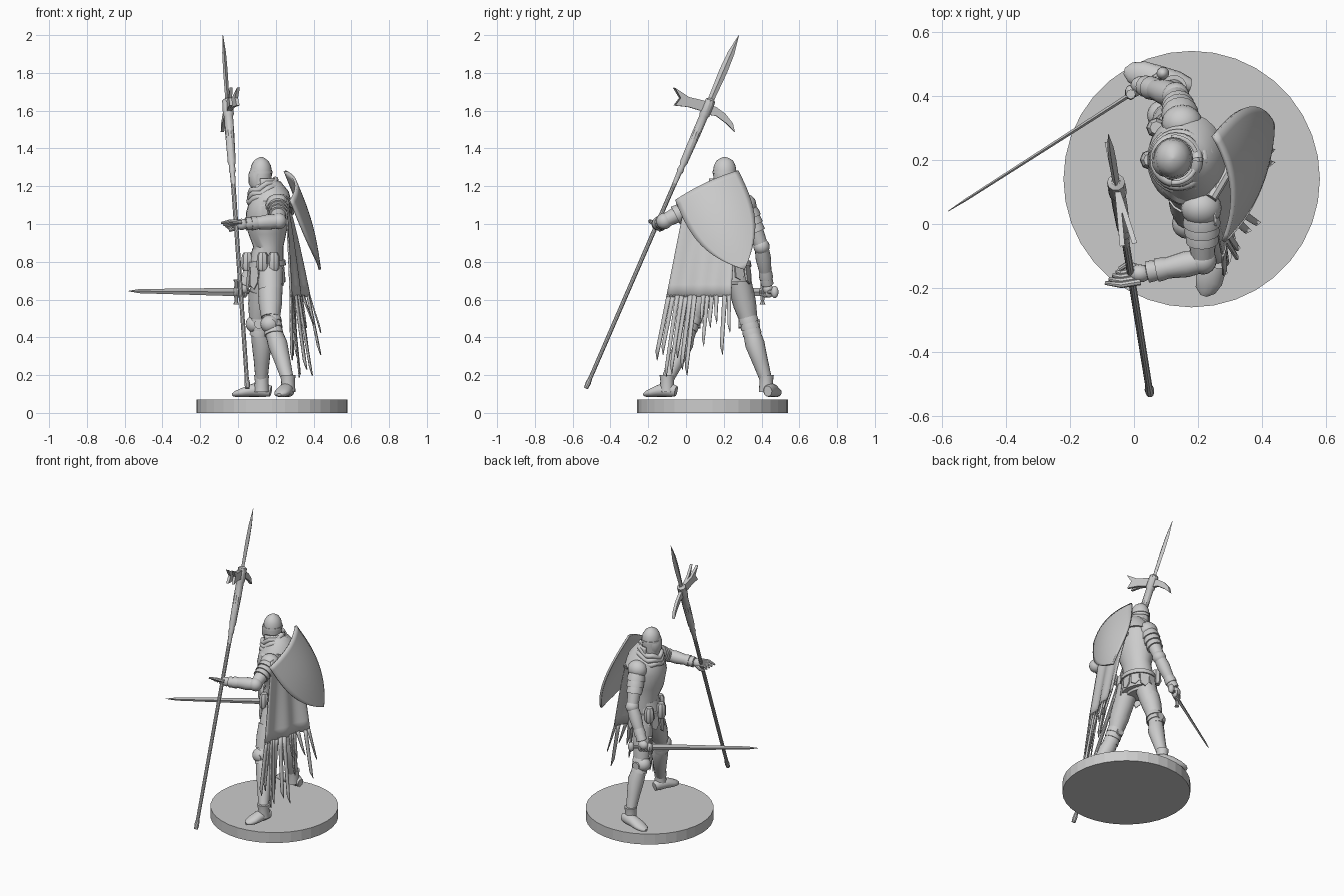
import bpy, bmesh, math, random
from mathutils import Vector as V

random.seed(4)
cube = bpy.data.objects.get("Cube")
if cube:
    bpy.data.objects.remove(cube)

grey = bpy.data.materials.new("stone_grey")
grey.use_nodes = True
colour = (0.6, 0.6, 0.6, 1)
grey.diffuse_color = colour
grey.node_tree.nodes["Principled BSDF"].inputs["Base Color"].default_value = colour
parts = []


def finish(name, bm):
    bmesh.ops.recalc_face_normals(bm, faces=bm.faces)
    me = bpy.data.meshes.new(name)
    bm.to_mesh(me)
    bm.free()
    me.materials.append(grey)
    ob = bpy.data.objects.new(name, me)
    bpy.context.collection.objects.link(ob)
    parts.append(ob)
    return ob


def tube(name, path, radii, sides=16):
    """Capped loft along a path; a radius is a number or a (wide, deep) pair."""
    bm = bmesh.new()
    pts = [V(p) for p in path]
    whole = pts[-1] - pts[0]
    ref = V((0, 1, 0)) if abs(whole.z) > abs(whole.xy.length) else V((0, 0, 1))
    rings = []
    for i, (p, r) in enumerate(zip(pts, radii)):
        t = (pts[min(i + 1, len(pts) - 1)] - pts[max(i - 1, 0)]).normalized()
        u = ref.cross(t).normalized()
        w = t.cross(u)
        a, b = r if isinstance(r, tuple) else (r, r)
        angles = [math.tau * k / sides for k in range(sides)]
        rings.append([bm.verts.new(p + u * a * math.cos(q) + w * b * math.sin(q)) for q in angles])
    for lo, hi in zip(rings, rings[1:]):
        for k in range(sides):
            bm.faces.new((lo[k], lo[k - 1], hi[k - 1], hi[k]))
    bm.faces.new(rings[0])
    bm.faces.new(rings[-1])
    return finish(name, bm)


def ball(name, centre, size, segments=16):
    bm = bmesh.new()
    bmesh.ops.create_uvsphere(bm, u_segments=segments, v_segments=10, radius=1)
    for v in bm.verts:
        v.co = V(centre) + v.co * V(size)
    return finish(name, bm)


def sheet(name, fn, nu, nv, thick):
    """Grid surface from a function of u and v, given a thickness."""
    bm = bmesh.new()
    g = [[bm.verts.new(fn(i / nu, j / nv)) for j in range(nv + 1)] for i in range(nu + 1)]
    for i in range(nu):
        for j in range(nv):
            bm.faces.new((g[i][j], g[i + 1][j], g[i + 1][j + 1], g[i][j + 1]))
    ob = finish(name, bm)
    mod = ob.modifiers.new("thickness", "SOLIDIFY")
    mod.thickness, mod.offset = thick, 0
    return ob


def blade(name, outline, origin, right, up, side, half):
    """Flat plate from a 2D outline placed on two axes."""
    bm = bmesh.new()
    for s in (-1, 1):
        bm.faces.new([bm.verts.new(origin + right * a + up * b + side * s * half) for a, b in outline])
    bm.verts.ensure_lookup_table()
    n = len(outline)
    for k in range(n):
        m = (k + 1) % n
        bm.faces.new([bm.verts[i] for i in (k, m, n + m, n + k)])
    return finish(name, bm)


def along(a, b, t):
    return V(a).lerp(V(b), t)


def lames(name, a, b, r0, r1, count):
    """Overlapping flared armour bands between two points."""
    for k in range(count):
        p, q = along(a, b, k / count), along(a, b, (k + 1.25) / count)
        r = r0 + (r1 - r0) * k / count
        tube(f"{name}_{k + 1}", [p, along(p, q, 0.5), q], [r * 0.9, r, r * 1.03])


# Base
tube("base", [(0.18, 0.14, 0), (0.18, 0.14, 0.072)], [0.4, 0.4], 36)

# Torso, belt and skirt
tube("torso", [(0.15, 0.22, 0.68), (0.15, 0.22, 0.78), (0.16, 0.22, 0.88), (0.155, 0.21, 0.96), (0.155, 0.2, 1.05),
               (0.165, 0.2, 1.12), (0.16, 0.2, 1.19)],
     [(0.06, 0.09), (0.09, 0.115), (0.08, 0.1), (0.103, 0.122), (0.114, 0.138), (0.105, 0.14), (0.05, 0.07)], 24)
for k in range(3):
    z = 0.86 - 0.05 * k
    tube(f"fauld_{k + 1}", [(0.155, 0.22, z), (0.15, 0.22, z - 0.06)],
         [(0.08 + 0.004 * k, 0.1 + 0.005 * k), (0.089 + 0.004 * k, 0.11 + 0.005 * k)], 24)
tube("belt", [(0.152, 0.22, 0.775), (0.15, 0.22, 0.805)], [(0.103, 0.127), (0.1, 0.122)], 24)
for k, (x, y) in enumerate([(0.13, 0.1), (0.19, 0.1), (0.05, 0.2), (0.07, 0.3)]):
    tube(f"pouch_{k + 1}", [(x, y, 0.75), (x, y, 0.77), (x, y, 0.83), (x, y, 0.85)], [0.022, 0.032, 0.03, 0.02], 8)
for k in range(11):
    a = math.tau * k / 11
    d, w = V((math.cos(a), math.sin(a) * 1.25, 0)), V((-math.sin(a), math.cos(a), 0))
    top, drop = V((0.15, 0.22, 0.78)) + d * 0.09, random.uniform(0.07, 0.14)
    blade(f"skirt_flap_{k + 1}", [(-0.028, 0), (0.028, 0), (0.026, -drop * 0.7), (0.004, -drop), (-0.026, -drop * 0.8)],
          top, w, V((d.x * -0.1, d.y * -0.1, 1)), d, 0.004)

# Scarf rolls and mantle
tube("mantle", [(0.17, 0.2, 1.1), (0.165, 0.2, 1.15), (0.15, 0.2, 1.19), (0.14, 0.2, 1.22)],
     [(0.116, 0.145), (0.106, 0.12), (0.085, 0.085), (0.062, 0.066)], 24)
for k in range(3):
    r = 0.088 - 0.011 * k
    loop = [(0.148 - 0.008 * k + r * math.cos(a), 0.2 + 1.05 * r * math.sin(a),
             1.15 + 0.024 * k + 0.03 * math.cos(a) + 0.008 * math.sin(5 * a + k))
            for a in [math.tau * j / 24 for j in range(25)]]
    cu = bpy.data.curves.new(f"scarf_{k + 1}", "CURVE")
    cu.dimensions, cu.bevel_depth, cu.bevel_resolution = "3D", 0.017, 2
    sp = cu.splines.new("POLY")
    sp.points.add(len(loop) - 1)
    for pt, co in zip(sp.points, loop):
        pt.co = (*co, 1)
    cu.materials.append(grey)
    bpy.context.collection.objects.link(bpy.data.objects.new(cu.name, cu))

# Helmet with brow, visor and hood
tube("helmet", [(0.122, 0.205, z) for z in (1.18, 1.24, 1.28, 1.31, 1.335, 1.348, 1.356)],
     [(0.052, 0.054), (0.056, 0.06), (0.058, 0.062), (0.052, 0.057), (0.038, 0.044), (0.02, 0.024), 0.004], 20)
tube("visor", [(0.11, 0.2, 1.18), (0.1, 0.2, 1.22), (0.1, 0.2, 1.255), (0.112, 0.2, 1.28)],
     [(0.03, 0.036), (0.044, 0.05), (0.046, 0.054), (0.046, 0.056)], 16)
tube("helmet_brow", [(0.122, 0.205, 1.268), (0.122, 0.205, 1.28)], [(0.062, 0.066), (0.061, 0.065)], 20)
sheet("hood_back", lambda u, v: V((0.125 + 0.072 * math.cos(3.4 * (u - 0.5)), 0.2 + 0.072 * math.sin(3.4 * (u - 0.5)),
                                   1.17 + 0.07 * v)), 14, 4, 0.014)

# Legs: thigh plates, knee cops, greaves and boots
legs = {"right": ((0.14, 0.265, 0.76), (0.11, 0.335, 0.47), (0.125, 0.425, 0.17), (0.165, 0.435, 0.1), (-0.02, 0.475, 0.1)),
        "left": ((0.17, 0.15, 0.76), (0.175, 0.02, 0.47), (0.265, -0.1, 0.17), (0.275, -0.06, 0.1), (0.22, -0.215, 0.1))}
for side, (hip, knee, ankle, heel, toe) in legs.items():
    fwd = (V(toe) - V(heel)).normalized()
    up = V((0, 0, 1))
    tube(f"{side}_thigh", [hip, along(hip, knee, 0.4), along(hip, knee, 0.8), knee], [0.07, 0.064, 0.05, 0.045])
    tube(f"{side}_thigh_plate", [along(hip, knee, t) + fwd * 0.006 for t in (0.4, 0.65, 0.88)], [0.065, 0.061, 0.05])
    ball(f"{side}_knee_cop", V(knee) + fwd * 0.02, (0.05, 0.048, 0.048))
    lames(f"{side}_knee_lame", along(knee, hip, 0.16), along(knee, ankle, 0.16), 0.051, 0.048, 3)
    tube(f"{side}_knee_wing", [V(knee) - V((0, 0.058, 0)), V(knee) + V((0, 0.058, 0))], [0.025, 0.025], 10)
    tube(f"{side}_greave", [along(knee, ankle, t) - fwd * b for t, b in ((0.12, 0), (0.35, 0.01), (0.65, 0.006), (0.95, 0))],
         [0.044, 0.052, 0.042, 0.033])
    tube(f"{side}_ankle_band", [V(ankle) + up * 0.03, ankle, V(ankle) - up * 0.06], [0.04, 0.036, 0.039])
    tube(f"{side}_boot", [along(heel, toe, t) + up * h for t, h in
                          ((-0.05, 0.015), (0.15, 0.022), (0.45, 0.02), (0.75, 0.008), (0.95, 0), (1.05, -0.004))],
         [(0.022, 0.028), (0.035, 0.038), (0.04, 0.035), (0.043, 0.025), (0.032, 0.017), (0.012, 0.008)])

# Arms: shoulder plates, elbow cops, vambraces and gauntlets
arms = {"right": ((0.15, 0.315, 1.1), (0.13, 0.4, 0.88), (0.035, 0.43, 0.68)),
        "left": ((0.21, 0.05, 1.1), (0.215, -0.115, 1.015), (0.04, -0.15, 1.0))}
for side, (shoulder, elbow, wrist) in arms.items():
    tube(f"{side}_upper_arm", [shoulder, along(shoulder, elbow, 0.5), elbow], [0.046, 0.044, 0.036])
    ball(f"{side}_shoulder_cop", shoulder, (0.064, 0.058, 0.06))
    lames(f"{side}_shoulder_lame", along(shoulder, elbow, 0.1), along(shoulder, elbow, 0.6), 0.057, 0.046, 3)
    ball(f"{side}_elbow_cop", elbow, (0.043, 0.043, 0.043))
    tube(f"{side}_forearm", [along(elbow, wrist, t) for t in (0, 0.3, 0.6, 0.85, 1)], [0.036, 0.041, 0.034, 0.028, 0.027])
    lames(f"{side}_gauntlet_cuff", along(elbow, wrist, 0.62), along(elbow, wrist, 0.95), 0.036, 0.03, 2)
    ball(f"{side}_hand", along(elbow, wrist, 1.12), (0.034, 0.028, 0.03))

# Fingers: open left hand, closed right hand
for k in range(4):
    y = -0.18 + 0.012 * k
    tube(f"left_finger_{k + 1}", [(0.02, y, 1.01 - 0.006 * k), (-0.04, y - 0.01, 1.015 - 0.008 * k),
                                  (-0.09 + 0.012 * k, y - 0.004, 1.005 - 0.01 * k)], [0.011, 0.01, 0.006], 8)
    c = V((0.035, 0.44, 0.64)) - V((0.84, 0.54, 0)) * (0.018 * k)
    ball(f"right_finger_{k + 1}", c, (0.018, 0.024, 0.03), 10)
tube("left_thumb", [(0.02, -0.14, 0.99), (-0.02, -0.125, 0.975), (-0.045, -0.14, 0.965)], [0.012, 0.011, 0.007], 8)

# Sword
tip, guard, pommel = V((-0.58, 0.04, 0.645)), V((-0.01, 0.405, 0.64)), V((0.09, 0.47, 0.64))
tube("sword_blade", [guard, along(guard, tip, 0.9), tip], [(0.007, 0.022), (0.004, 0.011), 0.001], 4)
tube("sword_grip", [guard, pommel], [0.013, 0.012], 10)
ball("sword_pommel", pommel, (0.02, 0.02, 0.032), 12)
tube("sword_guard", [guard + V((0, 0, z)) for z in (-0.065, -0.05, 0, 0.05, 0.065)], [0.015, 0.009, 0.011, 0.009, 0.015], 8)

# Polearm
foot, peak = V((0.05, -0.53, 0.13)), V((-0.08, 0.28, 2))
shaft = ((0, 0.012), (0.015, 0.015), (0.03, 0.011), (0.57, 0.012), (0.61, 0.014), (0.615, 0.019), (0.63, 0.015),
         (0.64, 0.021), (0.72, 0.024), (0.77, 0.024), (0.775, 0.029), (0.815, 0.028), (0.82, 0.014))
tube("polearm_shaft", [along(foot, peak, t) for t, _ in shaft], [r for _, r in shaft], 10)
tube("polearm_spike", [along(foot, peak, t) for t in (0.81, 0.9, 0.95, 1)],
     [(0.011, 0.016), (0.012, 0.022), (0.01, 0.018), 0.001], 4)
head = along(foot, peak, 0.79)
front, up = V((0.2, -0.98, 0)), V((0, 0, 1))
flat = front.cross(up)
blade("polearm_beak", [(0.02, 0.035), (0.02, -0.025), (-0.05, -0.035), (-0.105, -0.075), (-0.15, -0.12), (-0.14, -0.075),
                       (-0.1, -0.025), (-0.05, 0.012)], head, front, up, flat, 0.009)
for k, s in enumerate((-1, 1)):
    blade(f"polearm_fork_{k + 1}", [(-0.01, -0.02), (-0.01, 0.04), (0.1, 0.065), (0.178, 0.115), (0.145, 0.06), (0.175, 0.02), (0.1, 0.012)],
          head, front + flat * s * 0.11, up, flat, 0.008)

# Shield: bowed heater on the back
top_mid, across, down = V((0.268, 0.11, 1.205)), V((-0.03, 0.32, 0.15)), V((0.165, 0.2, -0.447))
out = across.cross(down).normalized()
out = out if out.x > 0 else -out


def shield_point(u, v):
    s = (u - 0.5) * (1 - v ** 2.9) * (1.03 + 0.1 * v) + 0.001 * (u - 0.5)
    return top_mid + across * s + down * v + out * (0.04 - 0.17 * s * s + 0.02 * math.sin(math.pi * v) - 0.04 * v)


sheet("shield", shield_point, 14, 18, 0.014)
tube("shield_strap", [(0.24, 0.08, 1.14), (0.29, 0.16, 1.1), (0.28, 0.26, 1.06)], [0.018, 0.018, 0.018], 8)


# Cape: a whole cloth above, torn into hanging strips below
def cape_point(s, t):
    y = (0.0 + 0.27 * s) * (1 - t) + (-0.185 + 0.4 * s) * t
    x = 0.25 + (0.03 + 0.17 * s) * t ** 0.8 + 0.01 * math.sin(s * 14 + 1) * (0.3 + t)
    return V((x, y, 1.14 - 0.94 * t))


tear = 0.56
sheet("cape", lambda u, v: cape_point(u, v * tear), 22, 8, 0.007)
count = 15
for k in range(count):
    if k in (7, 12):
        continue
    s0, s1 = k / count, (k + 1) / count
    low = random.uniform(0.86, 1.01) if k < 7 else random.uniform(0.68, 0.9)
    lean = random.uniform(-0.02, 0.03)

    def strip(u, v):
        t = tear - 0.01 + v * (low - tear + 0.05 * (u - 0.5))
        s = (s0 + s1) / 2 + (u - 0.5) * (s1 - s0) * (1 - 0.35 * v) + lean * v
        return cape_point(s, t) + V((lean * 0.8 * v, 0, 0))

    sheet(f"cape_strip_{k + 1}", strip, 2, 6, 0.007)

# Smooth shading with sharp edges kept
bpy.ops.object.select_all(action="DESELECT")
for ob in parts:
    if ob.name != "base":
        ob.select_set(True)
        bpy.context.view_layer.objects.active = ob
bpy.ops.object.shade_smooth_by_angle(angle=math.radians(35))
